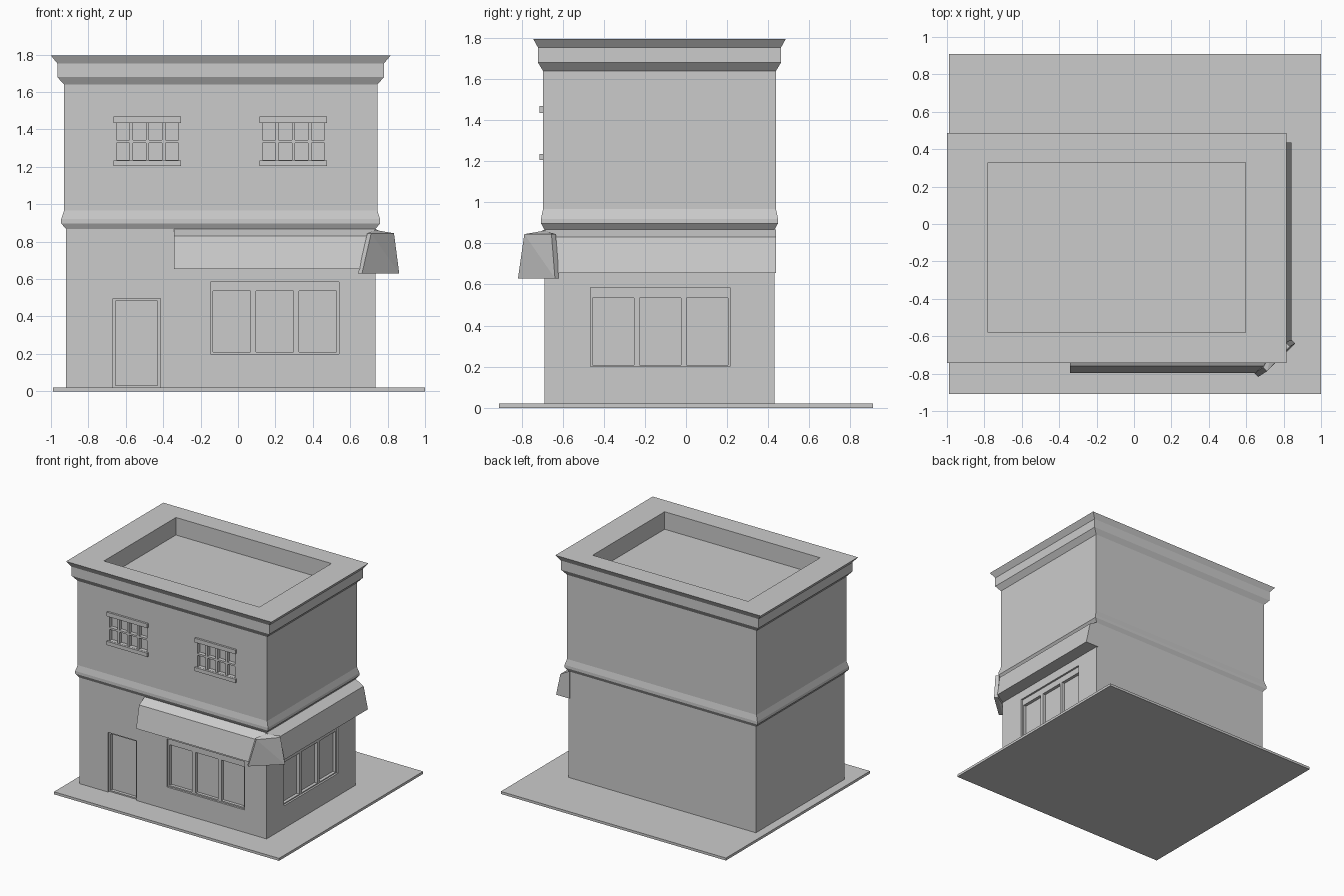
import bpy, bmesh
from mathutils import Vector

cube = bpy.data.objects.get("Cube")
if cube:
    bpy.data.objects.remove(cube, do_unlink=True)

grey = bpy.data.materials.new("plain_grey")
grey.use_nodes = True
GREY = (0.6, 0.6, 0.6, 1)
grey.diffuse_color = GREY
bsdf = next(n for n in grey.node_tree.nodes if n.type == 'BSDF_PRINCIPLED')
bsdf.inputs["Base Color"].default_value = GREY


def finish(name, bm):
    bmesh.ops.recalc_face_normals(bm, faces=bm.faces)
    mesh = bpy.data.meshes.new(name)
    bm.to_mesh(mesh)
    bm.free()
    mesh.materials.append(grey)
    obj = bpy.data.objects.new(name, mesh)
    bpy.context.collection.objects.link(obj)
    return obj


def boxes(name, bounds):
    """One object made of boxes, each given by its low and high corner."""
    bm = bmesh.new()
    for low, high in bounds:
        lo, hi = Vector(low), Vector(high)
        made = bmesh.ops.create_cube(bm, size=1)["verts"]
        for v in made:
            v.co = (lo + hi) / 2 + v.co * (hi - lo)
    return finish(name, bm)


def loft(name, rings):
    """Skin a stack of rings with equal point counts and cap both ends."""
    bm = bmesh.new()
    loops = [[bm.verts.new(p) for p in ring] for ring in rings]
    for a, b in zip(loops, loops[1:]):
        for i in range(len(a)):
            j = (i + 1) % len(a)
            bm.faces.new((a[i], a[j], b[j], b[i]))
    bm.faces.new(loops[0])
    bm.faces.new(loops[-1])
    return finish(name, bm)


def cut(target, bounds):
    cutter = boxes("cutter", bounds)
    cutter.hide_render = True
    mod = target.modifiers.new("cut", 'BOOLEAN')
    mod.operation = 'DIFFERENCE'
    mod.solver = 'EXACT'
    mod.object = cutter
    bpy.context.view_layer.objects.active = target
    bpy.ops.object.modifier_apply(modifier=mod.name)
    bpy.data.objects.remove(cutter, do_unlink=True)


# Ground slab
boxes("ground_slab", [((-0.99, -0.91, 0), (1, 0.91, 0.02))])

# Walls with band and cornice: one rectangle scaled along the height
CX, CY, HX, HY = -0.0925, -0.129, 0.8375, 0.567
profile = [(0.01, 0.988), (0.868, 0.988), (0.898, 1.018), (0.92, 1.018),
           (0.967, 1.0), (1.64, 1.0), (1.68, 1.043), (1.753, 1.043), (1.795, 1.0836)]
corners = [(-1, -1), (1, -1), (1, 1), (-1, 1)]
building = loft("building", [[(CX + sx * HX * s, CY + sy * HY * s, z) for sx, sy in corners]
                             for z, s in profile])
FRONT, FRONT_UP, SIDE = CY - HY * 0.988, CY - HY, CX + HX * 0.988


# Openings in the walls: spans along the wall, height range and depth
def front_hole(a, b, z0, z1, depth, wall=FRONT):
    return (a, wall - 0.1, z0), (b, wall + depth, z1)


def side_hole(a, b, z0, z1, depth):
    return (SIDE - depth, a, z0), (SIDE + 0.1, b, z1)


frames = [front_hole(-0.668, -0.414, 0.02, 0.497, 0.015),
          front_hole(-0.147, 0.54, 0.2, 0.585, 0.015),
          side_hole(-0.466, 0.214, 0.2, 0.585, 0.015)]
panes = [front_hole(-0.655, -0.43, 0.03, 0.483, 0.04)]
for i in range(3):
    a = -0.134 + i * 0.23
    panes.append(front_hole(a, a + 0.201, 0.21, 0.535, 0.04))
    b = -0.456 + i * 0.229
    panes.append(side_hole(b, b + 0.203, 0.208, 0.535, 0.04))

# Upper windows: small panes between bars, with a lintel and a sill
trims = []
for left in (-0.665, 0.115):
    for col in range(4):
        for row in range(2):
            a, z = left + 0.015 + col * 0.0875, 1.236 + row * 0.107
            panes.append(front_hole(a, a + 0.07, z, z + 0.092, 0.03, FRONT_UP))
    for z0, z1 in ((1.205, 1.235), (1.435, 1.468)):
        trims.append(((left, FRONT_UP - 0.016, z0), (left + 0.36, FRONT_UP + 0.01, z1)))

cut(building, [((-0.78, -0.58, 1.655), (0.595, 0.33, 2))])
cut(building, frames)
cut(building, panes)
boxes("window_lintels_and_sills", trims)

# Awnings: the same outline on both walls, mitred at the corner
outline = [(-0.01, 0.868), (0.0, 0.868), (0.07, 0.83), (0.108, 0.655), (-0.01, 0.655)]
MITRE = 1.47
loft("front_awning", [
    [(-0.343, FRONT - d, z) for d, z in outline],
    [(min(SIDE, MITRE + FRONT - d), FRONT - d, z) for d, z in outline]])
loft("side_awning", [
    [(SIDE + d, 0.437, z) for d, z in outline],
    [(SIDE + d, max(FRONT, SIDE + d - MITRE), z) for d, z in outline]])

# Corner awning: an upright diagonal panel tapering back to the wall corner
panel = [(0.663, -0.818, 0.63), (0.862, -0.638, 0.63), (0.834, -0.655, 0.845), (0.712, -0.787, 0.845)]
points = panel + [(x - 0.021, y + 0.021, z) for x, y, z in panel]
points += [(SIDE, FRONT, 0.862), (SIDE, FRONT, 0.64)]
bm = bmesh.new()
bmesh.ops.convex_hull(bm, input=[bm.verts.new(p) for p in points])
bmesh.ops.dissolve_limit(bm, angle_limit=0.05, verts=bm.verts, edges=bm.edges)
finish("corner_awning", bm)
